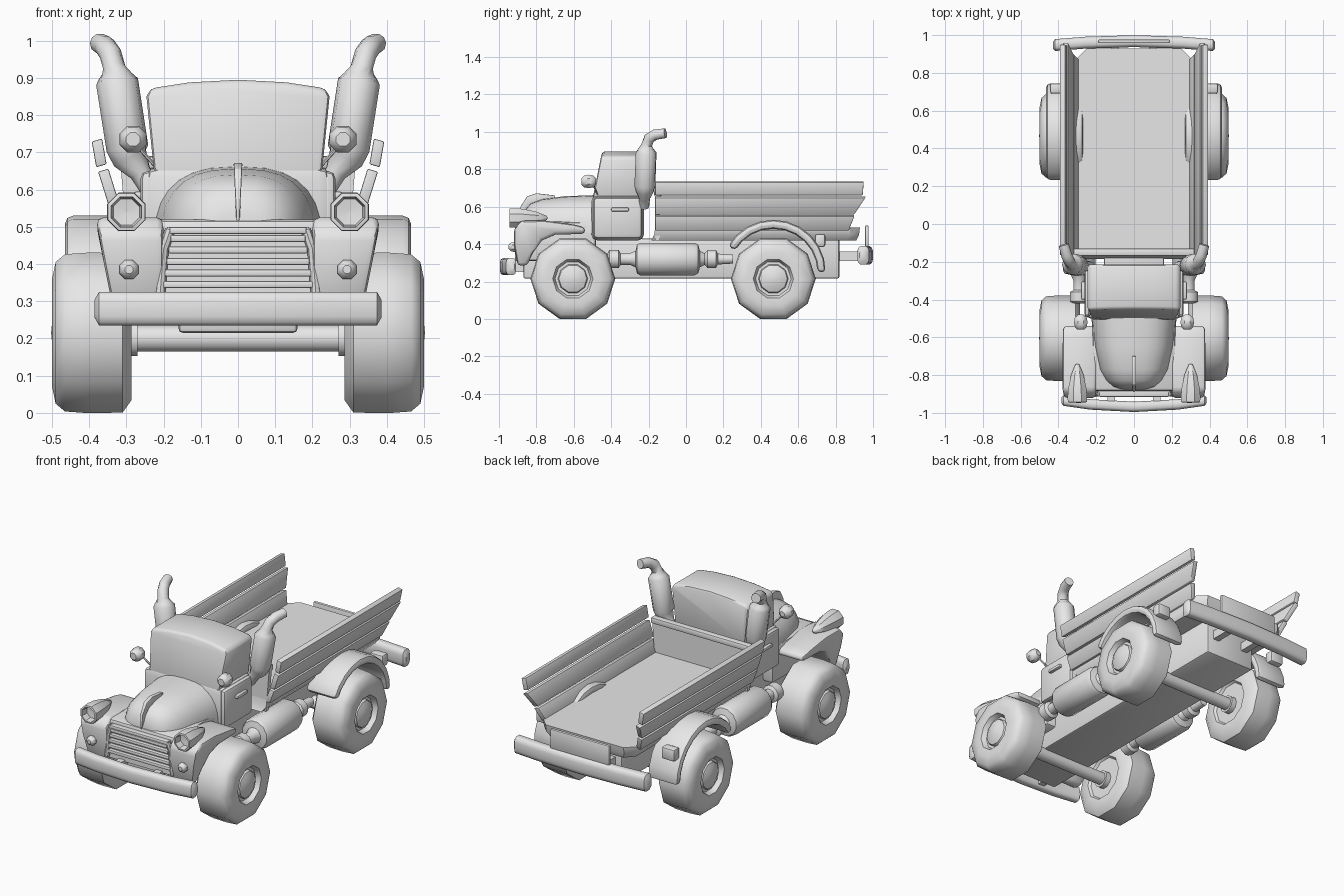
import bpy, bmesh, math
from mathutils import Vector

cube = bpy.data.objects.get("Cube")
if cube:
    bpy.data.objects.remove(cube, do_unlink=True)

GREY = (0.8, 0.8, 0.8, 1)
paint = bpy.data.materials.new("plain_grey")
paint.use_nodes = True
paint.diffuse_color = GREY
paint.node_tree.nodes["Principled BSDF"].inputs["Base Color"].default_value = GREY


def finish(name, bm, bevel=0, mirror=False, segments=2):
    """Round the hard edges, make the object and mirror it if it is paired."""
    bmesh.ops.recalc_face_normals(bm, faces=bm.faces)
    if bevel:
        hard = [e for e in bm.edges if e.calc_face_angle(0) > 0.6]
        bmesh.ops.bevel(bm, geom=hard, offset=bevel, segments=segments,
                        profile=0.5, affect='EDGES', clamp_overlap=True)
    mesh = bpy.data.meshes.new(name)
    bm.to_mesh(mesh)
    bm.free()
    mesh.materials.append(paint)
    ob = bpy.data.objects.new(name, mesh)
    bpy.context.collection.objects.link(ob)
    bpy.ops.object.select_all(action='DESELECT')
    ob.select_set(True)
    bpy.context.view_layer.objects.active = ob
    bpy.ops.object.shade_smooth_by_angle(angle=math.radians(40))
    if mirror:
        ob.modifiers.new("mirror", 'MIRROR').use_mirror_merge = False
    return ob


def loft(name, rings, bevel=0, mirror=False, warp=None):
    """Skin a row of equal rings and cap both ends."""
    bm = bmesh.new()
    rows = [[bm.verts.new(p) for p in ring] for ring in rings]
    n = len(rows[0])
    for a, b in zip(rows, rows[1:]):
        for i in range(n):
            bm.faces.new((a[i], a[(i + 1) % n], b[(i + 1) % n], b[i]))
    bm.faces.new(rows[0])
    bm.faces.new(rows[-1])
    if warp:
        for v in bm.verts:
            v.co = warp(v.co)
    return finish(name, bm, bevel, mirror)


def prism(name, outline, axis, start, end, **kw):
    """Extrude an outline of (y, z) along x, or of (x, z) along y."""
    place = (lambda p, d: (d, p[0], p[1])) if axis == 'x' else (lambda p, d: (p[0], d, p[1]))
    return loft(name, [[place(p, d) for p in outline] for d in (start, end)], **kw)


def box(name, x, y, z, **kw):
    return prism(name, [(y[0], z[0]), (y[1], z[0]), (y[1], z[1]), (y[0], z[1])], 'x', *x, **kw)


def lathe(name, profile, axis, centre, sides=10, **kw):
    """Turn (radius, distance) pairs around a line along x or y."""
    rings = []
    for r, d in profile:
        ring = []
        for i in range(sides):
            a = -math.pi / 2 + math.pi / sides + math.tau * i / sides
            u, w = centre[0] + r * math.cos(a), centre[1] + r * math.sin(a)
            ring.append((d, u, w) if axis == 'x' else (u, d, w))
        rings.append(ring)
    return loft(name, rings, **kw)


def tube(name, path, sides=10, **kw):
    """Sweep a circle through (x, y, z, radius) points."""
    pts = [Vector(p[:3]) for p in path]
    rings = []
    for i, p in enumerate(pts):
        q = (pts[min(i + 1, len(pts) - 1)] - pts[max(i - 1, 0)]).to_track_quat('Z', 'Y')
        rings.append([p + q @ Vector((math.cos(math.tau * k / sides), math.sin(math.tau * k / sides), 0)) * path[i][3]
                      for k in range(sides)])
    return loft(name, rings, **kw)


# Wheels and axles
TYRE = [(0.12, 0.3), (0.13, 0.286), (0.19, 0.286), (0.225, 0.31), (0.227, 0.4), (0.222, 0.465),
        (0.2, 0.49), (0.15, 0.5), (0.108, 0.498), (0.095, 0.47), (0.08, 0.47),
        (0.075, 0.485), (0.045, 0.498), (0.002, 0.502)]
for end, y in (("front", -0.605), ("rear", 0.467)):
    lathe(end + "_wheel", TYRE, 'x', (y, 0.215), mirror=True)
    lathe(end + "_axle", [(0.037, -0.31), (0.037, 0.31)], 'x', (y, 0.2))
    lathe(end + "_axle_collar", [(0.05, 0.27), (0.05, 0.3)], 'x', (y, 0.2), mirror=True)

# Chassis
box("chassis", (-0.16, 0.16), (-0.87, 0.82), (0.215, 0.43), bevel=0.012)
box("rear_bumper_bracket", (0.08, 0.12), (0.8, 0.95), (0.31, 0.36), mirror=True)
box("front_bumper_bracket", (0.1, 0.14), (-0.95, -0.85), (0.25, 0.31), mirror=True)


# Bumpers
def bumper(name, half, y, bow, z, depth, height):
    rings = []
    for t, s in ((-1, 0.55), (-0.97, 1), (-0.6, 1), (0, 1), (0.6, 1), (0.97, 1), (1, 0.55)):
        ring = []
        for k in range(12):
            a = math.tau * (k + 0.5) / 12
            c, w = math.cos(a), math.sin(a)
            ring.append((half * t, y + bow * t * t + depth * s * math.copysign(abs(c) ** 0.6, c),
                         z + height * s * math.copysign(abs(w) ** 0.6, w)))
        rings.append(ring)
    loft(name, rings)


bumper("front_bumper", 0.385, -0.968, 0.035, 0.28, 0.028, 0.046)
bumper("rear_bumper", 0.43, 0.968, -0.022, 0.34, 0.032, 0.05)
box("rear_plate", (-0.19, 0.19), (0.957, 0.977), (0.385, 0.5), bevel=0.008)

# Nose and bonnet
box("nose", (-0.22, 0.22), (-0.885, -0.48), (0.31, 0.52), bevel=0.02)


def arch(y, w, h):
    ring = []
    for k in range(15):
        a = math.pi * k / 14
        ring.append((w * math.copysign(abs(math.cos(a)) ** 0.75, math.cos(a)), y, 0.46 + h * math.sin(a) ** 0.8))
    return ring


loft("bonnet", [arch(*s) for s in ((-0.875, 0.08, 0.07), (-0.862, 0.115, 0.12), (-0.83, 0.15, 0.158),
                                   (-0.77, 0.183, 0.18), (-0.65, 0.208, 0.196), (-0.48, 0.228, 0.202))])
prism("bonnet_ornament", [(-0.89, 0.51), (-0.885, 0.6), (-0.85, 0.655), (-0.8, 0.672), (-0.7, 0.66),
                          (-0.7, 0.64), (-0.84, 0.6)], 'x', -0.012, 0.012, bevel=0.004,
      warp=lambda c: Vector((c.x * max(0.35, 1 - (0.675 - c.z) * 4), c.y, c.z)))

# Grille with raised frame and slats
prism("grille_panel", [(-0.21, 0.3), (0.21, 0.3), (0.19, 0.5), (-0.19, 0.5)], 'y', -0.892, -0.86)
tube("grille_side", [(0.21, -0.9, 0.31, 0.014), (0.2, -0.9, 0.44, 0.014), (0.182, -0.9, 0.492, 0.014)],
     sides=8, mirror=True)
box("grille_top", (-0.185, 0.185), (-0.915, -0.88), (0.48, 0.5), bevel=0.006)
for i in range(5):
    z = 0.335 + 0.031 * i
    half = 0.202 - 0.005 * i
    box("grille_slat_%d" % (i + 1), (-half, half), (-0.913, -0.885), (z, z + 0.019), bevel=0.005)

# Front wings and lamps
prism("front_wing", [(-0.9, 0.285), (-0.92, 0.4), (-0.92, 0.48), (-0.88, 0.525), (-0.75, 0.525),
                     (-0.6, 0.505), (-0.54, 0.49), (-0.54, 0.455), (-0.7, 0.45), (-0.77, 0.42),
                     (-0.82, 0.35), (-0.85, 0.285)], 'x', 0.2, 0.38, bevel=0.022, mirror=True,
      warp=lambda c: Vector((c.x - max(0, 0.5 - c.z) * 0.2, c.y, c.z)) if c.x > 0.3 else c)
lathe("headlamp", [(0.002, -0.9), (0.038, -0.905), (0.044, -0.945), (0.054, -0.943), (0.056, -0.92),
                   (0.052, -0.87), (0.036, -0.8), (0.012, -0.745), (0.002, -0.74)],
      'y', (0.3, 0.54), sides=8, mirror=True)
lathe("small_lamp", [(0.012, -0.948), (0.022, -0.94), (0.028, -0.925), (0.028, -0.9)],
      'y', (0.293, 0.385), sides=8, mirror=True)

# Cab
box("cab_body", (-0.248, 0.248), (-0.505, -0.225), (0.42, 0.66), bevel=0.03)
box("door", (0.22, 0.262), (-0.495, -0.235), (0.43, 0.65), bevel=0.02, mirror=True)
box("door_handle", (0.25, 0.28), (-0.4, -0.305), (0.575, 0.595), bevel=0.007, mirror=True)
half = [(0.225, 0.64), (0.246, 0.85), (0.235, 0.872), (0.13, 0.888)]
prism("cab_top", half + [(0, 0.895)] + [(-x, z) for x, z in reversed(half)], 'y', -0.5, -0.215,
      bevel=0.015, warp=lambda c: Vector((c.x, c.y + (c.z - 0.64) * 0.2, c.z)) if c.y < -0.4 else c)

# Door mirrors
lathe("mirror_head", [(0.02, -0.558), (0.034, -0.545), (0.039, -0.52), (0.034, -0.495), (0.015, -0.48)],
      'y', (0.282, 0.735), sides=8, mirror=True)
tube("mirror_arm", [(0.282, -0.5, 0.73, 0.005), (0.215, -0.47, 0.655, 0.005)], sides=6, mirror=True)

# Exhaust stacks and side tanks
tube("exhaust_stack", [(0.235, -0.225, 0.6, 0.028), (0.262, -0.222, 0.645, 0.03), (0.29, -0.22, 0.685, 0.05),
                       (0.297, -0.22, 0.71, 0.057), (0.325, -0.213, 0.89, 0.057), (0.33, -0.212, 0.905, 0.045),
                       (0.333, -0.21, 0.93, 0.03), (0.343, -0.197, 0.965, 0.03), (0.357, -0.165, 0.985, 0.029),
                       (0.372, -0.11, 0.993, 0.027)], mirror=True)
lathe("side_tank", [(0.03, -0.42), (0.05, -0.41), (0.05, -0.36), (0.032, -0.35), (0.032, -0.3), (0.045, -0.27),
                    (0.08, -0.262), (0.09, -0.245), (0.09, 0.045), (0.08, 0.065), (0.045, 0.075),
                    (0.032, 0.1), (0.05, 0.115), (0.05, 0.16), (0.03, 0.17), (0.025, 0.25)],
      'y', (0.29, 0.32), sides=12, mirror=True)

# Load bed with clipped rear corners
deck = [(-0.3, -0.165), (0.3, -0.165), (0.3, 0.88), (0.25, 0.93), (-0.25, 0.93), (-0.3, 0.88)]
loft("bed_floor", [[(x * s, y - d, z) for x, y in deck] for z, s, d in
                   ((0.42, 0.93, 0.02), (0.45, 1, 0.005), (0.49, 1, 0))])
prism("bed_headboard", [(-0.295, 0.42), (0.295, 0.42), (0.315, 0.66), (-0.315, 0.66)], 'y', -0.165, -0.14)
box("headboard_rail", (-0.32, 0.32), (-0.17, -0.13), (0.655, 0.69), bevel=0.008)

# Flared side boards, with raked rear ends
BOARDS = (("lower", (0.303, 0.475), (0.332, 0.552), 0.87, 0.9),
          ("middle", (0.334, 0.562), (0.362, 0.652), 0.9, 0.96),
          ("upper", (0.367, 0.664), (0.379, 0.733), 0.945, 0.95))
for name, low, high, y_low, y_high in BOARDS:
    t = 0.014
    section = [(low[0] - t, low[1] + 0.004), (low[0] + t, low[1] - 0.004),
               (high[0] + t, high[1] - 0.004), (high[0] - t, high[1] + 0.004)]
    ends = (y_low, y_low, y_high, y_high)
    loft(name + "_side_board", [[(x, -0.165, z) for x, z in section],
                                [(p[0], e, p[1]) for p, e in zip(section, ends)]], bevel=0.004, mirror=True)

# Rear mudguards and tail lamps
outer, inner = [], []
for k in range(11):
    a = math.radians(150 - 15 * k)
    outer.append((0.467 + 0.28 * math.cos(a), 0.25 + 0.28 * math.sin(a)))
    inner.append((0.467 + 0.236 * math.cos(a), 0.25 + 0.232 * math.sin(a)))
prism("rear_mudguard", outer + inner[::-1], 'x', 0.27, 0.465, bevel=0.022, mirror=True)
box("tail_lamp", (0.36, 0.445), (0.69, 0.745), (0.385, 0.455), bevel=0.012, mirror=True)
